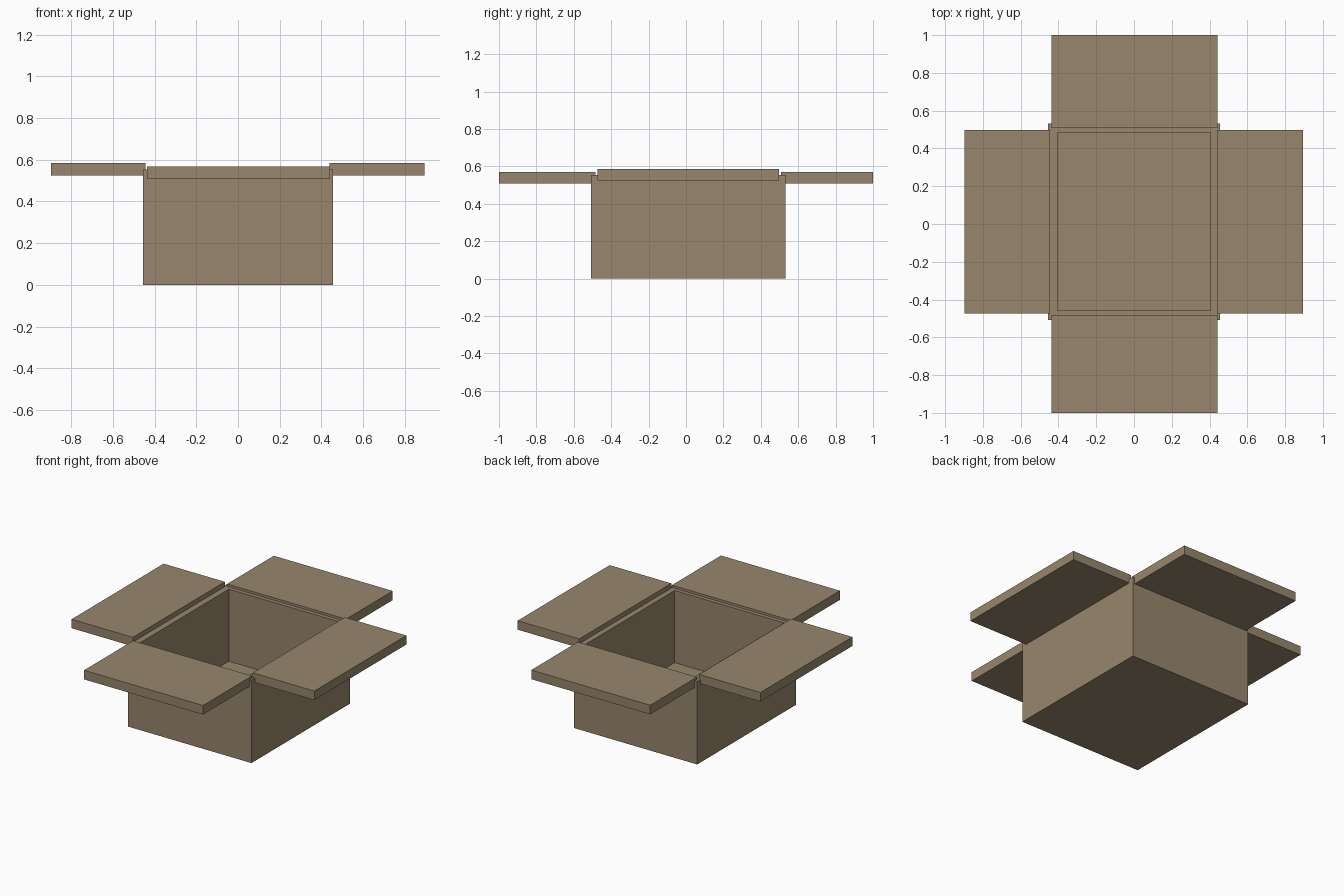
import bpy, bmesh
from mathutils import Vector

if "Cube" in bpy.data.objects:
    bpy.data.objects.remove(bpy.data.objects["Cube"])

card = bpy.data.materials.new("cardboard")
card.diffuse_color = (0.31, 0.24, 0.15, 1)
card.use_nodes = True
card.node_tree.nodes["Principled BSDF"].inputs["Base Color"].default_value = card.diffuse_color


def block(name, lo, hi, wall=0):
    """Cuboid between two corners; a wall thickness hollows it from the top."""
    lo, hi = Vector(lo), Vector(hi)
    bm = bmesh.new()
    bmesh.ops.create_cube(bm, size=1)
    for v in bm.verts:
        v.co = (lo + hi) / 2 + v.co * (hi - lo)
    if wall:
        bm.normal_update()
        top = max(bm.faces, key=lambda f: f.calc_center_median().z)
        bmesh.ops.inset_region(bm, faces=[top], thickness=wall)
        # Extrude the opening down to the floor
        out = bmesh.ops.extrude_discrete_faces(bm, faces=[top])
        for v in out["faces"][0].verts:
            v.co.z = lo.z + wall
    bmesh.ops.recalc_face_normals(bm, faces=bm.faces)
    mesh = bpy.data.meshes.new(name)
    bm.to_mesh(mesh)
    bm.free()
    mesh.materials.append(card)
    obj = bpy.data.objects.new(name, mesh)
    bpy.context.collection.objects.link(obj)
    return obj


# Open box with thick walls
block("box_body", (-0.455, -0.508, 0), (0.455, 0.532, 0.553), wall=0.072)

# Side flaps sit slightly higher than the front and back flaps
block("left_flap", (-0.897, -0.473, 0.525), (-0.445, 0.497, 0.585))
block("right_flap", (0.44, -0.473, 0.525), (0.895, 0.497, 0.585))
block("front_flap", (-0.436, -1.0, 0.508), (0.442, -0.483, 0.569))
block("back_flap", (-0.436, 0.508, 0.508), (0.442, 1.0, 0.569))
